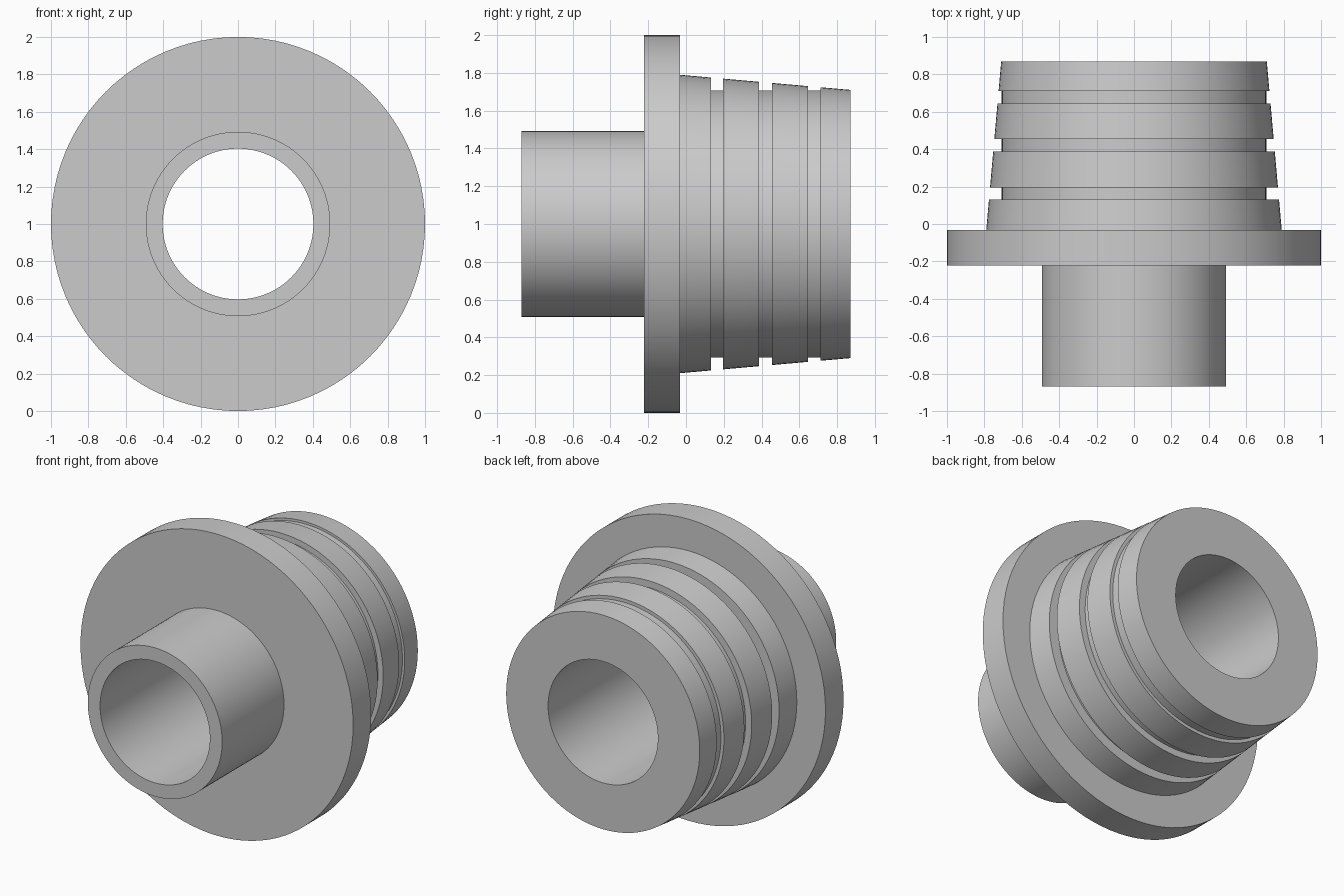
import bpy, bmesh, math

if "Cube" in bpy.data.objects:
    bpy.data.objects.remove(bpy.data.objects["Cube"])

SEGMENTS = 96
BORE = 0.403
FRONT, FLANGE_FRONT, FLANGE_BACK, BACK = -0.87, -0.222, -0.033, 0.87
GROOVE_RADIUS = 0.708
GROOVES = [(0.132, 0.196), (0.387, 0.455), (0.645, 0.712)]


def cone_radius(y):
    t = (y - FLANGE_BACK) / (BACK - FLANGE_BACK)
    return 0.79 + t * (0.71 - 0.79)


def lathe(name, profile):
    """Revolve a closed (y, radius) profile about the y axis at z = 1."""
    bm = bmesh.new()
    rings = []
    for i in range(SEGMENTS):
        a = 2 * math.pi * i / SEGMENTS
        rings.append([bm.verts.new((r * math.sin(a), y, 1 + r * math.cos(a)))
                      for y, r in profile])
    n = len(profile)
    for i in range(SEGMENTS):
        p, q = rings[i], rings[(i + 1) % SEGMENTS]
        for j in range(n):
            k = (j + 1) % n
            bm.faces.new((p[j], p[k], q[k], q[j]))
    bmesh.ops.recalc_face_normals(bm, faces=bm.faces)
    mesh = bpy.data.meshes.new(name)
    bm.to_mesh(mesh)
    bm.free()
    obj = bpy.data.objects.new(name, mesh)
    bpy.context.collection.objects.link(obj)
    bpy.ops.object.select_all(action='DESELECT')
    obj.select_set(True)
    bpy.context.view_layer.objects.active = obj
    bpy.ops.object.shade_smooth_by_angle(angle=math.radians(30))
    return obj


# front spigot and flange
profile = [(FRONT, BORE), (FRONT, 0.493), (FLANGE_FRONT, 0.493),
           (FLANGE_FRONT, 1.0), (FLANGE_BACK, 1.0),
           (FLANGE_BACK, cone_radius(FLANGE_BACK))]

# tapered plug with square grooves
for y0, y1 in GROOVES:
    profile += [(y0, cone_radius(y0)), (y0, GROOVE_RADIUS),
                (y1, GROOVE_RADIUS), (y1, cone_radius(y1))]

# back end, closing through the bore
profile += [(BACK, cone_radius(BACK)), (BACK, BORE)]

lathe("flanged_grooved_bushing", profile)
